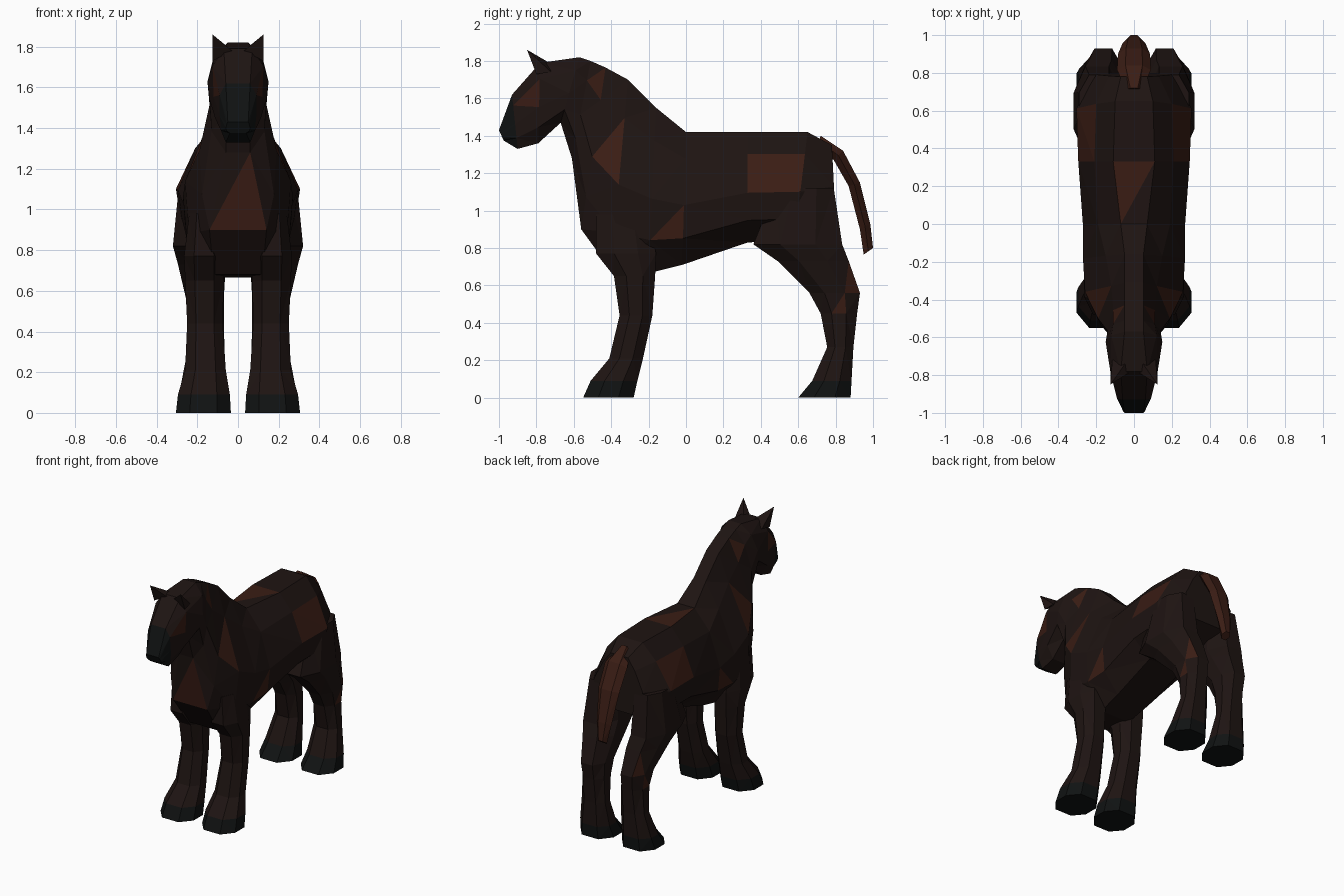
import bpy, bmesh
from mathutils import Vector

if "Cube" in bpy.data.objects:
    bpy.data.objects.remove(bpy.data.objects["Cube"])


def material(name, rgb):
    m = bpy.data.materials.new(name)
    m.diffuse_color = (*rgb, 1)
    m.use_nodes = True
    m.node_tree.nodes["Principled BSDF"].inputs["Base Color"].default_value = m.diffuse_color
    return m


MATS = [material("dark_coat", (0.013, 0.007, 0.006)),
        material("brown_patch", (0.042, 0.012, 0.007)),
        material("hoof_black", (0.005, 0.006, 0.006))]
COAT, PATCH, BLACK = range(3)


def finish(bm, name):
    """Turn a bmesh into a flat-shaded object with the shared materials."""
    bmesh.ops.triangulate(bm, faces=bm.faces[:])
    bmesh.ops.recalc_face_normals(bm, faces=bm.faces[:])
    me = bpy.data.meshes.new(name)
    bm.to_mesh(me)
    bm.free()
    for m in MATS:
        me.materials.append(m)
    ob = bpy.data.objects.new(name, me)
    bpy.context.collection.objects.link(ob)
    return ob


def loft(name, rings, black_from=99, mat=COAT):
    """Skin a list of equal-length point rings, capping both ends."""
    bm = bmesh.new()
    loops = [[bm.verts.new(p) for p in r] for r in rings]
    n = len(loops[0])
    for k, (a, b) in enumerate(zip(loops, loops[1:])):
        for i in range(n):
            j = (i + 1) % n
            f = bm.faces.new((a[i], a[j], b[j], b[i]))
            f.material_index = BLACK if k >= black_from else mat
    bm.faces.new(loops[0]).material_index = mat
    bm.faces.new(loops[-1]).material_index = BLACK if black_from < 99 else mat
    return finish(bm, name)


def body_ring(by, bz, ty, tz, w_top, w_up, w_mid, w_bot):
    """Ten-sided section standing on the line from bottom to top."""
    b, t = Vector((0, by, bz)), Vector((0, ty, tz))
    half = [(1, w_top), (.8, w_up), (.45, w_mid), (.2, w_mid * .93), (0, w_bot)]
    right = [b.lerp(t, f) + Vector((w, 0, 0)) for f, w in half]
    return right + [Vector((-p.x, p.y, p.z)) for p in reversed(right)]


def leg_ring(z, y0, y1, x0, x1, s=1):
    """Eight-sided horizontal section filling a rectangle."""
    shape = [(1, .4), (.5, 1), (-.5, 1), (-1, .4), (-1, -.4), (-.5, -1), (.5, -1), (1, -.4)]
    cx, cy, rx, ry = (x0 + x1) / 2, (y0 + y1) / 2, (x1 - x0) / 2, (y1 - y0) / 2
    return [Vector((s * (cx + u * rx), cy + v * ry, z)) for u, v in shape]


# Torso, neck and head in one skin, from rump to muzzle
body = loft("horse_body", [body_ring(*r) for r in [
    (.80, .95, .78, 1.35, .07, .13, .20, .12),
    (.58, .84, .65, 1.42, .10, .20, .305, .15),
    (.33, .83, .33, 1.42, .11, .21, .295, .14),
    (-.02, .71, 0, 1.42, .07, .19, .27, .13),
    (-.20, .665, -.16, 1.55, .05, .15, .27, .12),
    (-.40, .68, -.31, 1.70, .05, .12, .26, .12),
    (-.56, .90, -.43, 1.765, .05, .11, .19, .14),
    (-.61, 1.28, -.51, 1.80, .05, .11, .14, .06),
    (-.67, 1.47, -.57, 1.82, .05, .12, .15, .06),
    (-.79, 1.36, -.78, 1.79, .07, .125, .12, .06),
    (-.90, 1.33, -.93, 1.62, .06, .09, .09, .06),
    (-.975, 1.375, -1.0, 1.43, .05, .055, .06, .04)]], black_from=10)

# Legs with black hooves
FRONT = [(.98, -.48, -.20, .09, .24), (.77, -.48, -.16, .07, .265),
         (.65, -.385, -.165, .07, .26), (.44, -.355, -.18, .075, .25),
         (.21, -.41, -.23, .06, .26), (.09, -.51, -.26, .04, .295),
         (0, -.55, -.28, .035, .305)]
HIND = [(1.12, .48, .79, .08, .29), (.82, .36, .835, .07, .32),
        (.73, .49, .87, .06, .295), (.56, .66, .93, .07, .255),
        (.45, .72, .915, .07, .245), (.27, .755, .895, .065, .255),
        (.09, .675, .885, .05, .29), (0, .60, .88, .035, .305)]
legs = [loft(n, [leg_ring(*r, s) for r in rows], len(rows) - 2)
        for n, rows in (("front_leg", FRONT), ("hind_leg", HIND)) for s in (1, -1)]

# Fuse the legs into the body
for leg in legs:
    mod = body.modifiers.new("fuse", 'BOOLEAN')
    mod.operation, mod.solver, mod.object = 'UNION', 'EXACT', leg
deps = bpy.context.evaluated_depsgraph_get()
fused = bpy.data.meshes.new_from_object(body.evaluated_get(deps))
body.modifiers.clear()
body.data = fused
for leg in legs:
    bpy.data.objects.remove(leg)

# Scattered lighter facets in the coat
spots = [(.03, -.59, 1.08), (.17, -.45, 1.25), (.1, -.85, 1.62), (.1, -.5, 1.65),
         (.28, -.03, .98), (.25, .58, 1.22), (.26, .45, 1.18), (.05, .2, 1.42),
         (.25, .84, .6), (.2, .85, .45)]
for x, y, z in spots:
    for s in (1, -1):
        p = Vector((s * x, y, z))
        min(fused.polygons, key=lambda f: (f.center - p).length).material_index = PATCH

# Tail: flattened strip along a drooping curve (outer y, z, inner y, z, half width)
TAIL = [(.72, 1.40, .70, 1.34, .04), (.84, 1.32, .79, 1.27, .09),
        (.93, 1.15, .87, 1.13, .085), (.985, .93, .93, .90, .06), (1.0, .80, .95, .765, .035)]
loft("tail", [[(-w * .5, oy, oz), (w * .5, oy, oz), (w, (oy + iy) / 2, (oz + iz) / 2),
               (w * .5, iy, iz), (-w * .5, iy, iz), (-w, (oy + iy) / 2, (oz + iz) / 2)]
              for oy, oz, iy, iz, w in TAIL], mat=PATCH)

# Ears: four-sided spikes
for s, side in ((1, "right"), (-1, "left")):
    bm = bmesh.new()
    base = [bm.verts.new((s * x, y, z)) for x, y, z in
            [(.03, -.79, 1.78), (.125, -.80, 1.73), (.115, -.72, 1.74), (.04, -.73, 1.79)]]
    tip = bm.verts.new((s * .125, -.85, 1.86))
    for i in range(4):
        bm.faces.new((base[i], base[(i + 1) % 4], tip))
    bm.faces.new(base)
    finish(bm, side + "_ear")
